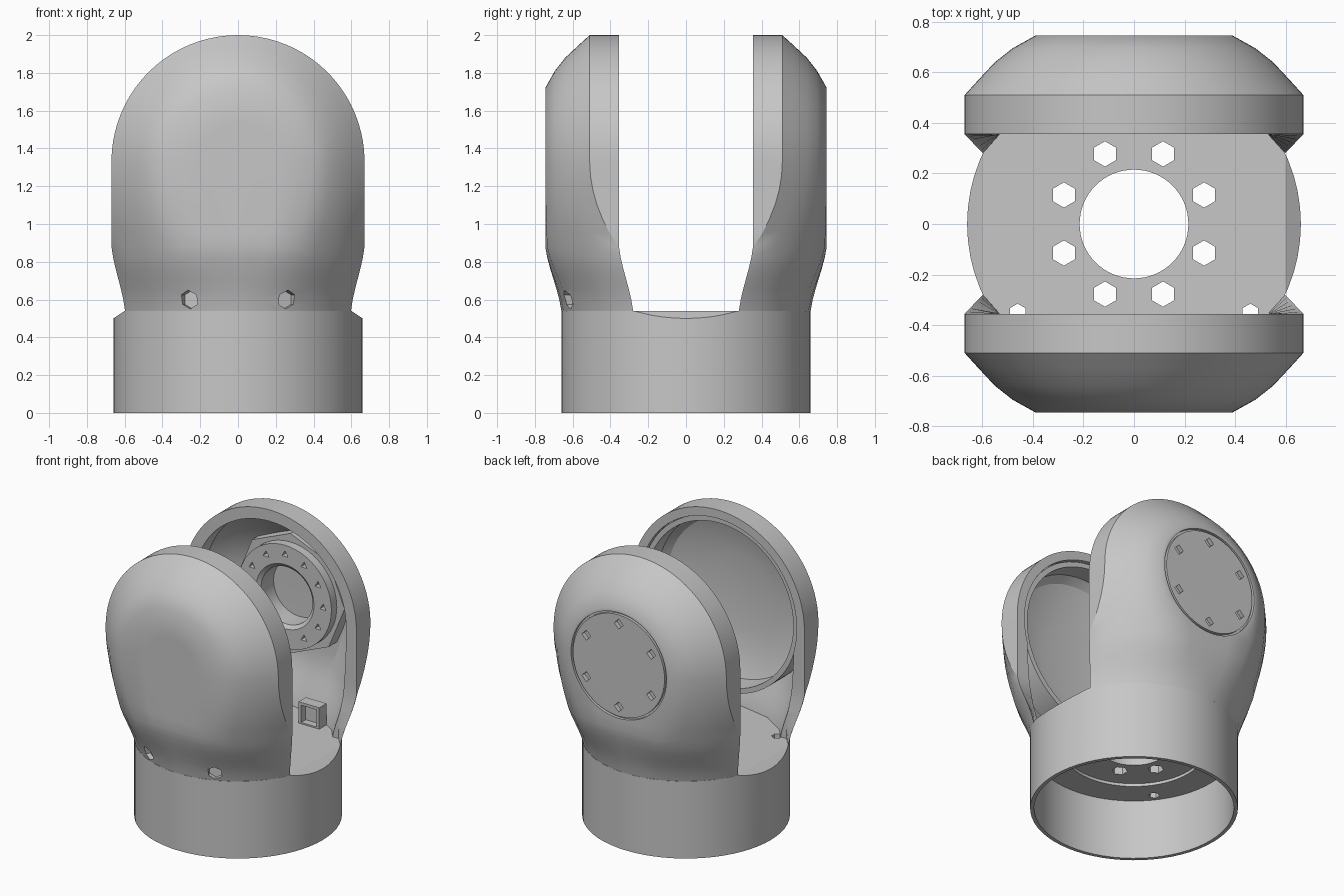
import bpy, bmesh, math
from mathutils import Matrix, Vector

if "Cube" in bpy.data.objects:
    bpy.data.objects.remove(bpy.data.objects["Cube"])

gray = bpy.data.materials.new("plain_gray")
gray.use_nodes = True
gray.diffuse_color = (0.57, 0.57, 0.57, 1)
gray.node_tree.nodes["Principled BSDF"].inputs["Base Color"].default_value = gray.diffuse_color

AXIS_Z = 1.33          # height of the pivot axis
FLOOR = 0.54           # height of the slot floor


def make_object(name, bm):
    bmesh.ops.remove_doubles(bm, verts=bm.verts, dist=1e-4)
    bmesh.ops.recalc_face_normals(bm, faces=bm.faces)
    mesh = bpy.data.meshes.new(name)
    bm.to_mesh(mesh)
    bm.free()
    mesh.materials.append(gray)
    obj = bpy.data.objects.new(name, mesh)
    bpy.context.scene.collection.objects.link(obj)
    return obj


def skin(bm, rows, closed):
    """Bridge neighbouring rows of points with quads."""
    grid = [[bm.verts.new(p) for p in row] for row in rows]
    pairs = list(zip(grid, grid[1:]))
    if closed:
        pairs.append((grid[-1], grid[0]))
    for a, b in pairs:
        for i in range(len(a) - 1):
            bm.faces.new((a[i], a[i + 1], b[i + 1], b[i]))
    return grid


def lathe(name, profile, steps=64, along_y=0):
    """Revolve (radius, height); along_y = +1/-1 turns it onto the pivot axis."""
    bm = bmesh.new()
    rows = []
    for k in range(steps):
        t = math.tau * k / steps
        if along_y:
            rows.append([(r * math.cos(t), along_y * h, AXIS_Z + r * math.sin(t)) for r, h in profile])
        else:
            rows.append([(r * math.cos(t), r * math.sin(t), h) for r, h in profile])
    skin(bm, rows, True)
    return make_object(name, bm)


def fork_loft(name, side, top, middle, bottom, z_low):
    """Round head swept about the pivot, blending down to a round foot."""
    z_mid = 0.88
    levels = []
    for k in range(7):
        t = k / 6
        s = 0.5 * t + 0.5 * t * t * (3 - 2 * t)
        levels.append((z_low + (z_mid - z_low) * t, bottom, middle, s))
    for k in range(1, 6):
        t = k / 6
        levels.append((z_mid + (AXIS_Z - z_mid) * t, middle, top, 1 - (1 - t) ** 2))
    column = []
    for z, low, high, s in levels:
        column.append([(a[0] + (b[0] - a[0]) * s, a[1] + (b[1] - a[1]) * s, z) for a, b in zip(low, high)])
    arc = []
    for k in range(41):
        t = math.pi * k / 40
        arc.append([(r * math.cos(t), y, AXIS_Z + r * math.sin(t)) for r, y in top])
    mirrored = [[(-x, y, z) for x, y, z in row] for row in reversed(column)]
    rows = [[(x, side * y, z) for x, y, z in row] for row in column + arc + mirrored]
    bm = bmesh.new()
    grid = skin(bm, rows, False)
    bm.faces.new(grid[0] + grid[-1][-2:0:-1])
    # weld the centre seam and drop collapsed faces
    bmesh.ops.remove_doubles(bm, verts=bm.verts, dist=1e-4)
    bmesh.ops.dissolve_degenerate(bm, edges=bm.edges, dist=1e-5)
    return make_object(name, bm)


def hollow(side):
    """Cutter for the inside of an arm, open down to the floor."""
    return fork_loft("hollow_cutter", side,
                     [(0, .2), (.59, .2), (.59, .48), (.5, .59), (.36, .68), (0, .68)],
                     [(0, .2), (.57, .2), (.57, .37), (.47, .53), (.27, .66), (0, .68)],
                     [(0, .2), (.5, .2), (.5, .33), (.42, .43), (.25, .54), (0, .59)], FLOOR - 0.02)


def rod(centre, direction, radius, depth, sides=6):
    """Small prism used as a bolt hole cutter."""
    bm = bmesh.new()
    turn = Vector(direction).to_track_quat("Z", "Y").to_matrix().to_4x4()
    bmesh.ops.create_cone(bm, cap_ends=True, segments=sides, radius1=radius, radius2=radius,
                          depth=depth, matrix=Matrix.Translation(centre) @ turn)
    return make_object("hole_cutter", bm)


def box(name, centre, size, turn=0.0):
    bm = bmesh.new()
    bmesh.ops.create_cube(bm, size=1, matrix=Matrix.Translation(centre)
                          @ Matrix.Rotation(turn, 4, "Y") @ Matrix.Diagonal((*size, 1)))
    return make_object(name, bm)


def cut(obj, cutters):
    """Subtract every cutter, bake the result and delete the cutters."""
    for c in cutters:
        c.hide_render = True
        mod = obj.modifiers.new("cut", "BOOLEAN")
        mod.object, mod.operation, mod.solver = c, "DIFFERENCE", "EXACT"
    graph = bpy.context.evaluated_depsgraph_get()
    mesh = bpy.data.meshes.new_from_object(obj.evaluated_get(graph))
    obj.modifiers.clear()
    obj.data = mesh
    for c in cutters:
        bpy.data.objects.remove(c)


def ring_of(count, radius, start=0.0):
    for k in range(count):
        t = math.radians(start) + math.tau * k / count
        yield radius * math.cos(t), radius * math.sin(t)


# Hollow base collar with a stepped underside and a central opening
base = lathe("base_collar", [(0.66, 0), (0.66, FLOOR), (0.215, FLOOR), (0.215, 0.44), (0.45, 0.44),
                             (0.45, 0.42), (0.635, 0.42), (0.635, 0), (0.66, 0)])
floor_cutters = [rod((x, y, 0.5), (0, 0, 1), 0.05, 0.3) for x, y in ring_of(8, 0.3, 22.5)]
floor_cutters += [rod((s * 0.46, -0.35, 0.5), (0, 0, 1), 0.035, 0.3) for s in (1, -1)]
# Sloped lip at both open ends of the slot
slope = math.atan2(0.04, 0.06)
for s in (1, -1):
    centre = (s * (0.6 + 0.1 * math.sin(slope)), 0, FLOOR + 0.1 * math.cos(slope))
    floor_cutters.append(box("lip_cutter", centre, (0.4, 0.58, 0.2), s * slope))
cut(base, floor_cutters)

# Fork arms: sections at the pivot, at mid height and at the foot
arm_top = [(0, .355), (.54, .355), (.67, .355), (.67, .51), (.62, .565), (.55, .64), (.48, .695),
           (.39, .745), (.2, .745), (0, .745)]
arm_mid = [(0, .355), (.54, .355), (.67, .355), (.67, .36), (.61, .47), (.53, .57), (.42, .66),
           (.29, .735), (.15, .745), (0, .745)]
arm_foot = [(0, .355), (.53, .355), (.598, .28), (.59, .295), (.54, .38), (.46, .473), (.36, .553),
            (.24, .615), (.12, .649), (0, .66)]
front_arm = fork_loft("front_arm", -1, arm_top, arm_mid, arm_foot, FLOOR)
back_arm = fork_loft("back_arm", 1, arm_top, arm_mid, arm_foot, FLOOR)

# Front arm: hollow with a stepped rim, two bolt pockets outside
step = lathe("step_cutter", [(0, .2), (.61, .2), (.61, .39), (0, .39)], along_y=-1)
cut(front_arm, [hollow(-1), step]
    + [rod((s * 0.26, -0.63, 0.6), (s * 0.26, -0.63, 0), 0.05, 0.1) for s in (1, -1)])

# Round pan with a shallow domed floor, seated in the front arm
pan = lathe("pan_liner", [(0, .62), (.25, .61), (.45, .585), (.57, .54), (.57, .375),
                          (.605, .375), (.605, .555), (.47, .62), (.25, .645), (0, .655)], along_y=-1)

# Back arm: hollow, grooved round cover with six screw holes
groove = lathe("groove_cutter", [(.355, .725), (.37, .725), (.37, .8), (.355, .8), (.355, .725)], along_y=1)
cut(back_arm, [hollow(1), groove] + [rod((x, 0.745, AXIS_Z + z), (0, 1, 0), 0.035, 0.06, 4)
                                     for x, z in ring_of(6, 0.29, 30)])

# Bearing hub inside the back arm with a ring of small holes
hub = lathe("bearing_hub", [(.2, .69), (.2, .54), (.225, .52), (.36, .52), (.36, .69), (.2, .69)], along_y=1)
cut(hub, [rod((x, 0.52, AXIS_Z + z), (0, 1, 0), 0.027, 0.08, 3) for x, z in ring_of(12, 0.295)])
lathe("hub_flange", [(.35, .69), (.35, .58), (.42, .58), (.42, .69), (.35, .69)], 8, along_y=1)

# Small clamp blocks with a window, standing on the floor of the back hollow
for s, side in ((1, "left"), (-1, "right")):
    block = box(side + "_clamp", (s * 0.27, 0.44, FLOOR + 0.07), (0.16, 0.08, 0.16))
    cut(block, [box("window_cutter", (s * 0.27, 0.4, FLOOR + 0.07), (0.12, 0.1, 0.12))])

# Smooth shading with crisp edges
for obj in [base, front_arm, back_arm, pan, hub]:
    bpy.ops.object.select_all(action="DESELECT")
    obj.select_set(True)
    bpy.context.view_layer.objects.active = obj
    bpy.ops.object.shade_smooth_by_angle(angle=math.radians(30))
